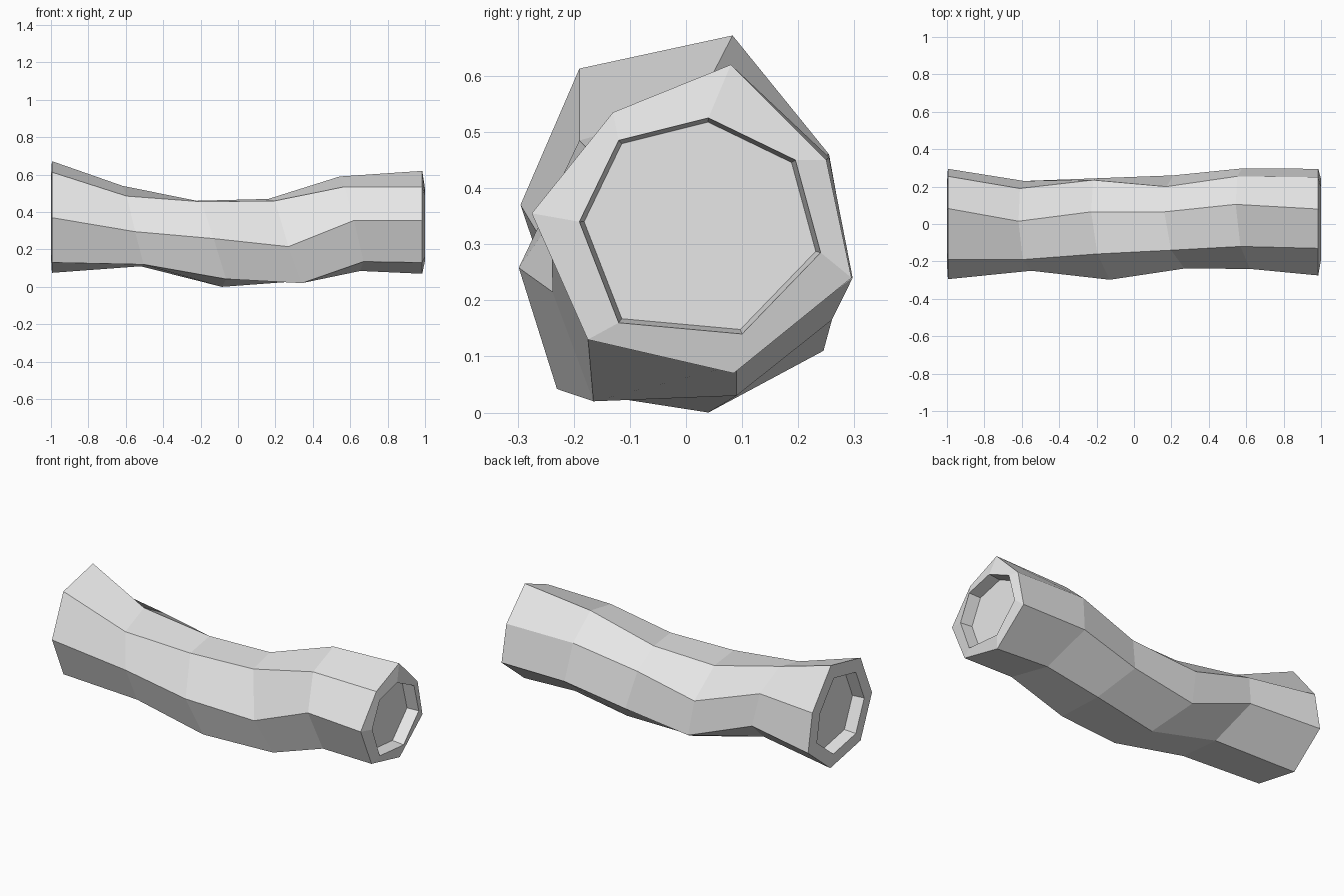
import bpy
import bmesh
from mathutils import Vector

if "Cube" in bpy.data.objects:
    bpy.data.objects.remove(bpy.data.objects["Cube"], do_unlink=True)

# Single plain colour
grey = bpy.data.materials.new("plain_grey")
grey.use_nodes = True
colour = (0.8, 0.8, 0.8, 1.0)
grey.diffuse_color = colour
grey.node_tree.nodes["Principled BSDF"].inputs["Base Color"].default_value = colour

# Stations along the log, and how strongly each one is slanted
stations = (-0.995, -0.55, -0.13, 0.27, 0.62, 0.985)
slant = (0, 0.75, 1.1, 1.2, 0.85, 0)

# Seven ridges: slant along x, then (y, z) at every station
ridges = (
    (-0.09, ((.083, .672), (.015, .54), (.065, .46), (.065, .47), (.105, .59), (.08, .62))),
    (-0.06, ((-.19, .613), (-.19, .485), (-.16, .455), (-.14, .46), (-.12, .535), (-.13, .535))),
    (0.0, ((-.295, .37), (-.25, .295), (-.298, .258), (-.238, .215), (-.24, .355), (-.275, .355))),
    (0.06, ((-.19, .13), (-.21, .12), (-.23, .042), (-.165, .02), (-.175, .135), (-.175, .13))),
    (0.04, ((.09, .075), (.03, .11), (.04, 0), (.09, .03), (.09, .085), (.085, .07))),
    (-0.05, ((.295, .24), (.23, .265), (.245, .11), (.26, .165), (.297, .24), (.295, .24))),
    (-0.08, ((.255, .46), (.19, .445), (.235, .315), (.2, .37), (.255, .455), (.25, .45))),
)
hole_outline = ((.04, .525), (-.12, .485), (-.19, .34), (-.12, .16),
                (.1, .14), (.24, .285), (.195, .45))

bm = bmesh.new()


def ring(points):
    return [bm.verts.new(p) for p in points]


def bridge(a, b):
    n = len(a)
    for i in range(n):
        j = (i + 1) % n
        bm.faces.new((a[i], a[j], b[j], b[i]))


def scaled(points, factor):
    centre = sum(points, Vector()) / len(points)
    return [centre + (p - centre) * factor for p in points]


def hollow_end(outer, rim_points, inward):
    """Close an end with a raised rim around a shallow hollow."""
    rim = ring(rim_points)
    depth = Vector((inward, 0, 0))
    floor = ring([p + depth for p in scaled(rim_points, 0.96)])
    bridge(outer, rim)
    bridge(rim, floor)
    bm.faces.new(floor)


# Bent faceted trunk
rings = []
for s, x in enumerate(stations):
    rings.append(ring([(x + skew * slant[s], *path[s]) for skew, path in ridges]))
for a, b in zip(rings, rings[1:]):
    bridge(a, b)

# Hollowed ends
left_rim = scaled([v.co.copy() for v in rings[0]], 0.74)
hollow_end(rings[0], [p + Vector((-0.005, 0, 0)) for p in left_rim], 0.07)
hollow_end(rings[-1], [Vector((1.0, y, z)) for y, z in hole_outline], -0.07)

bmesh.ops.recalc_face_normals(bm, faces=bm.faces[:])
mesh = bpy.data.meshes.new("hollow_log")
bm.to_mesh(mesh)
bm.free()
mesh.materials.append(grey)
log = bpy.data.objects.new("hollow_log", mesh)
bpy.context.collection.objects.link(log)
